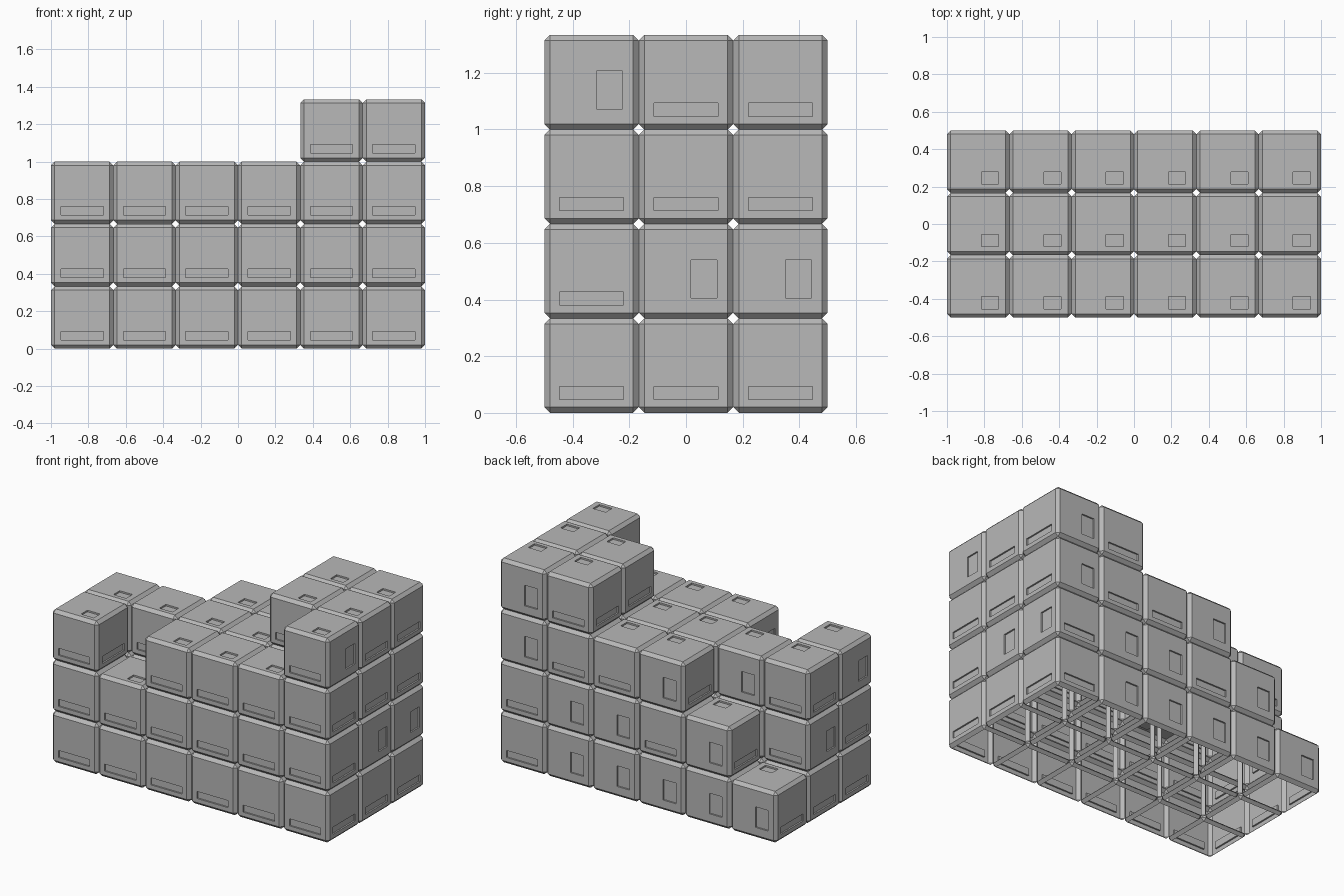
import bpy
import bmesh
from mathutils import Vector

cube = bpy.data.objects.get("Cube")
if cube:
    bpy.data.objects.remove(cube, do_unlink=True)

CELL = 1 / 3
CHAMFER = 0.02
DEPTH = 0.01

# Stack heights, rows from front to back, columns from -x to +x
HEIGHTS = ((3, 2, 3, 3, 3, 4),
           (3, 3, 3, 3, 4, 4),
           (1, 2, 3, 3, 4, 4))

# Panel rectangles on a crate side: left, bottom, right, top
SLOT = (-0.113, -0.12, 0.113, -0.074)
HATCH = (0.018, -0.095, 0.11, 0.039)
TAB = (0.018, -0.12, 0.11, -0.055)

# Sides with an upright hatch: (row, level) on the ends, (column, level) at the back
HATCH_RIGHT = {(1, 1), (2, 1), (0, 3)}
HATCH_LEFT = {(0, 2), (1, 1)}
HATCH_BACK = {(5, 3), (5, 2), (2, 2), (1, 2), (4, 1), (3, 1), (1, 1),
              (4, 0), (3, 0), (2, 0), (1, 0), (0, 0)}

grey = bpy.data.materials.new("crate_grey")
grey.use_nodes = True
GREY = (0.48, 0.48, 0.48, 1)
grey.diffuse_color = GREY
grey.node_tree.nodes["Principled BSDF"].inputs["Base Color"].default_value = GREY


def filled(col, row, level):
    return 0 <= col < 6 and 0 <= row < 3 and 0 <= level < HEIGHTS[row][col]


def panel_for(n, col, row, level):
    if n.z > 0.5:
        return TAB
    if n.x > 0.5:
        upright = (row, level) in HATCH_RIGHT
    elif n.x < -0.5:
        upright = (row, level) in HATCH_LEFT
    else:
        upright = n.y > 0.5 and (col, level) in HATCH_BACK
    return HATCH if upright else SLOT


def sink_panel(bm, face, n, rect):
    """Cut a shallow rectangular recess into one flat side."""
    up = Vector((0, 1, 0)) if abs(n.z) > 0.5 else Vector((0, 0, 1))
    right = up.cross(n)
    bmesh.ops.inset_individual(bm, faces=[face], thickness=0.05)
    for v in face.verts:
        a = rect[2] if v.co.dot(right) > 0 else rect[0]
        b = rect[3] if v.co.dot(up) > 0 else rect[1]
        v.co = right * a + up * b + n * (CELL / 2)
    rim = list(face.verts)
    sunk = [bm.verts.new(v.co - n * DEPTH) for v in rim]
    for i in range(4):
        j = (i + 1) % 4
        bm.faces.new((rim[i], rim[j], sunk[j], sunk[i]))
    bm.faces.new(sunk)
    bm.faces.remove(face)


def make_crate(col, row, level):
    """Chamfered crate without the sides that touch a neighbour or the floor."""
    bm = bmesh.new()
    bmesh.ops.create_cube(bm, size=CELL)
    bmesh.ops.bevel(bm, geom=bm.edges[:], offset=CHAMFER, segments=1,
                    profile=0.5, affect='EDGES')
    bm.normal_update()
    sides = [(f, f.normal.copy()) for f in bm.faces
             if max(abs(c) for c in f.normal) > 0.99]
    for face, n in sides:
        dx, dy, dz = (round(c) for c in n)
        on_floor = dz < 0 and level == 0
        if on_floor or filled(col + dx, row + dy, level + dz):
            bm.faces.remove(face)
        elif dz >= 0:
            sink_panel(bm, face, n, panel_for(n, col, row, level))
    mesh = bpy.data.meshes.new("crate")
    bm.to_mesh(mesh)
    bm.free()
    mesh.materials.append(grey)
    obj = bpy.data.objects.new(f"crate_column{col}_row{row}_level{level}", mesh)
    obj.location = ((col - 2.5) * CELL, (row - 1) * CELL, (level + 0.5) * CELL)
    bpy.context.collection.objects.link(obj)


# Stack the crates
for row, line in enumerate(HEIGHTS):
    for col, height in enumerate(line):
        for level in range(height):
            make_crate(col, row, level)
